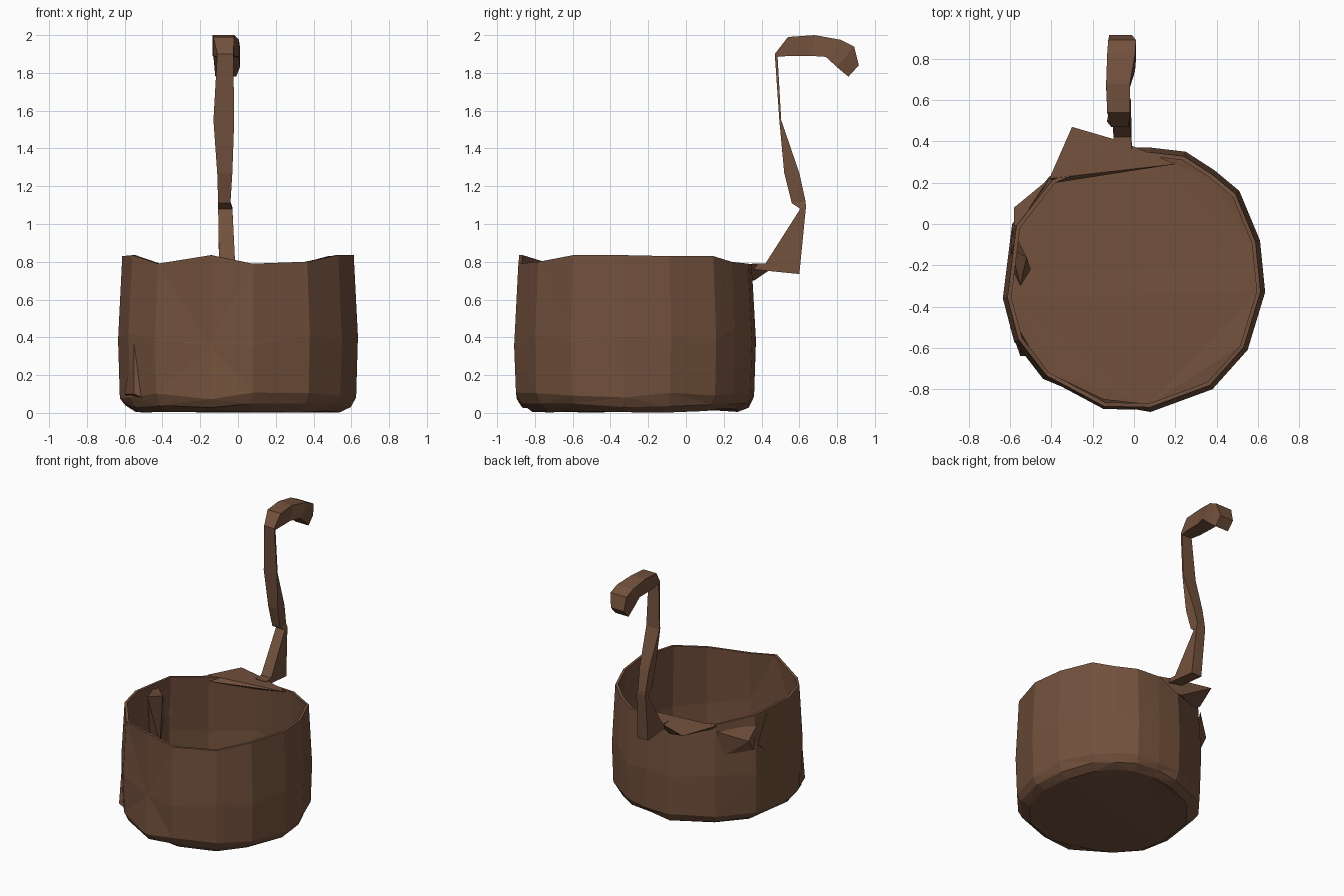
import bpy, bmesh, random
from mathutils import Vector

if "Cube" in bpy.data.objects:
    bpy.data.objects.remove(bpy.data.objects["Cube"])

random.seed(4)
brown = bpy.data.materials.new("brown")
brown.diffuse_color = (0.17, 0.082, 0.046, 1)
brown.use_nodes = True
brown.node_tree.nodes["Principled BSDF"].inputs["Base Color"].default_value = brown.diffuse_color


def finish(name, bm):
    bmesh.ops.recalc_face_normals(bm, faces=bm.faces[:])
    mesh = bpy.data.meshes.new(name)
    bm.to_mesh(mesh)
    bm.free()
    mesh.materials.append(brown)
    obj = bpy.data.objects.new(name, mesh)
    bpy.context.collection.objects.link(obj)
    return obj


def loft(name, rings, triangulate=False):
    """Skin a list of equal-length point rings and close both ends."""
    bm = bmesh.new()
    rows = [[bm.verts.new(p) for p in ring] for ring in rings]
    n = len(rows[0])
    for a, b in zip(rows, rows[1:]):
        for i in range(n):
            j = (i + 1) % n
            bm.faces.new((a[i], a[j], b[j], b[i]))
    bm.faces.new(rows[0])
    bm.faces.new(rows[-1])
    if triangulate:
        bmesh.ops.triangulate(bm, faces=bm.faces[:])
    return finish(name, bm)


# Cup: irregular 16-sided outline, up the outside, over the rim, down inside
outline = [(.08, -.91), (.38, -.80), (.55, -.61), (.635, -.33), (.61, -.08),
           (.51, .16), (.39, .26), (.25, .35), (.08, .37), (-.10, .37),
           (-.41, .23), (-.59, 0), (-.635, -.36), (-.58, -.57),
           (-.44, -.75), (-.15, -.905)]
rim_z = [.79, .80, .835, .835, .83, .83, .80, .79, .785, .785,
         .785, .82, .83, .835, .79, .835]
centre = Vector((0, -.27))


def ring(scale, z, jitter=0.0, rim=False):
    pts = []
    for i, p in enumerate(outline):
        q = centre + (Vector(p) - centre) * scale
        h = rim_z[i] if rim else z + random.uniform(-jitter, jitter)
        pts.append((q.x, q.y, h))
    return pts


cup_rings = [ring(.85, .012, .012), ring(.94, .04, .015), ring(.985, .09, .02),
             ring(1.0, .40, .05), ring(.965, 0, rim=True),
             ring(.935, 0, rim=True), ring(.965, .40, .04), ring(.94, .08, .01)]
# Dent in the front wall
for k in (3, 6):
    x, y, z = cup_rings[k][15]
    cup_rings[k][15] = (x, y + .035, .36)
loft("cup", cup_rings, True)

# Handle and hook: sections of (inner y, z), (outer y, z), (left x, right x)
sections = [
    ((.35, .79), (.35, .76), (-.10, -.01)),
    ((.42, .79), (.60, .735), (-.10, -.015)),
    ((.605, 1.08), (.635, 1.09), (-.105, -.03)),
    ((.56, 1.11), (.633, 1.12), (-.105, -.04)),
    ((.52, 1.27), (.60, 1.27), (-.11, -.03)),
    ((.494, 1.55), (.504, 1.55), (-.13, -.02)),
    ((.47, 1.90), (.485, 1.885), (-.11, -.025)),
    ((.54, 1.99), (.55, 1.89), (-.13, -.02)),
    ((.68, 2.0), (.66, 1.89), (-.135, -.02)),
    ((.82, 1.975), (.74, 1.885), (-.13, .005)),
    ((.89, 1.94), (.80, 1.83), (-.125, .01)),
    ((.915, 1.84), (.86, 1.78), (-.12, -.01)),
]
loft("hooked_handle", [
    [(x0, *a), (x1, *a), (x1, *b), (x0, *b)] for a, b, (x0, x1) in sections])


def shard(name, points):
    bm = bmesh.new()
    bmesh.ops.convex_hull(bm, input=[bm.verts.new(p) for p in points])
    return finish(name, bm)


# Torn flap at the back of the rim, and rough splinters on the left wall
shard("rim_flap", [(-.41, .22, .785), (-.30, .47, .775), (-.06, .40, .785),
                   (.20, .29, .79), (-.38, .20, .75), (-.12, .36, .70)])
shard("upper_splinter", [(-.58, .08, .66), (-.41, .22, .74), (-.58, -.03, .75),
                         (-.57, -.03, .52), (-.44, .17, .55)])
shard("lower_splinter", [(-.55, -.64, .10), (-.48, -.64, .07), (-.60, -.50, .10),
                         (-.55, -.60, .42), (-.56, -.50, .07)])
shard("side_fold", [(-.595, -.12, .80), (-.55, -.30, .78), (-.52, -.16, .74),
                    (-.50, -.22, .40), (-.60, -.20, .45), (-.59, -.02, .60)])
